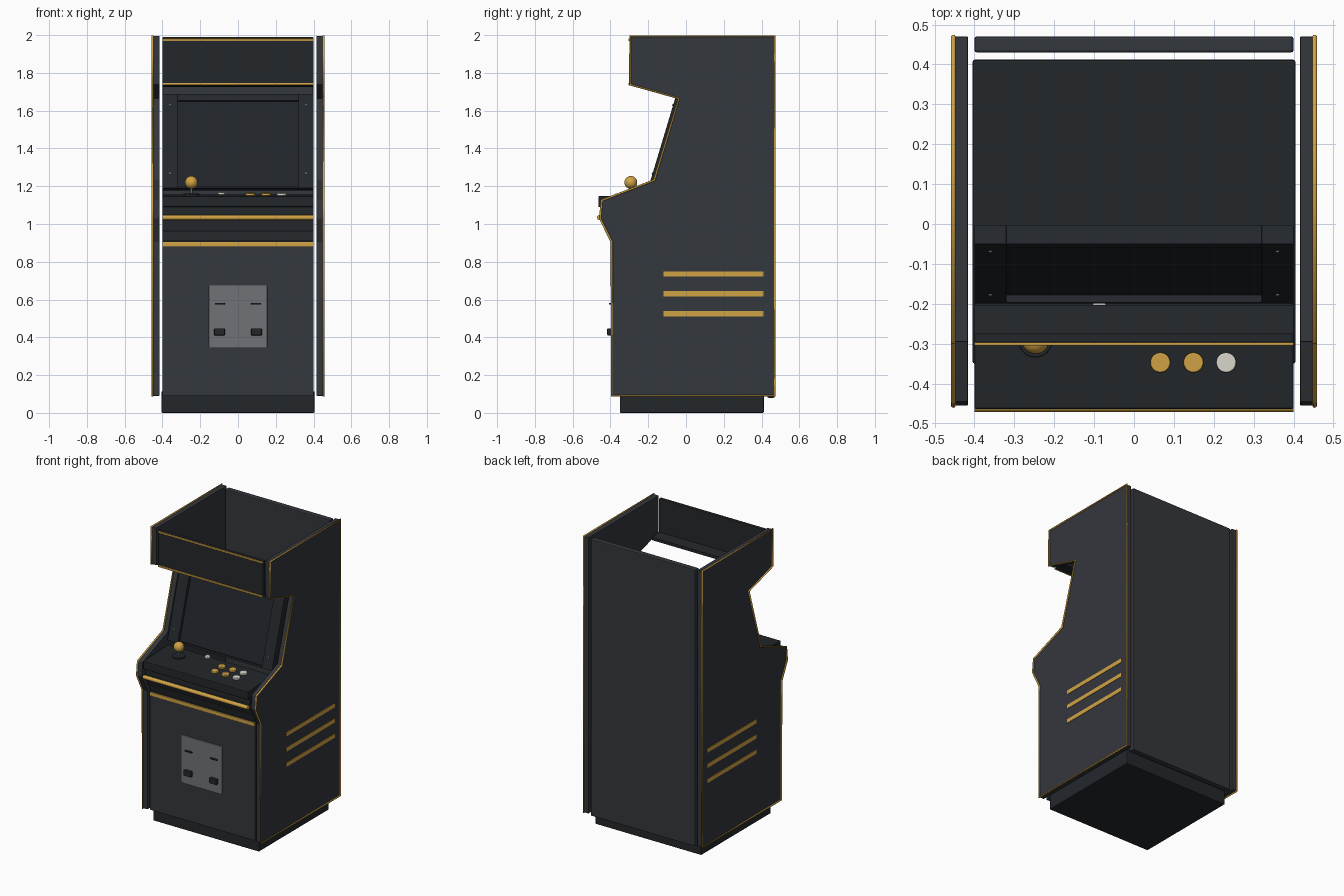
import bpy, bmesh, math
from mathutils import Matrix, Vector

if "Cube" in bpy.data.objects:
    bpy.data.objects.remove(bpy.data.objects["Cube"])


def material(name, rgb):
    m = bpy.data.materials.new(name)
    m.diffuse_color = (*rgb, 1)
    m.use_nodes = True
    m.node_tree.nodes["Principled BSDF"].inputs["Base Color"].default_value = m.diffuse_color
    return m


PANEL = material("charcoal", (0.034, 0.038, 0.046))
BLACK = material("black", (0.017, 0.020, 0.024))
GLASS = material("glass", (0.014, 0.017, 0.021))
GOLD = material("gold", (0.64, 0.37, 0.06))
STEEL = material("steel", (0.16, 0.17, 0.18))
WHITE = material("cream", (0.72, 0.70, 0.62))


def finish(name, bm, mat, bevel=0.0, smooth=False):
    bmesh.ops.recalc_face_normals(bm, faces=bm.faces)
    me = bpy.data.meshes.new(name)
    bm.to_mesh(me)
    bm.free()
    me.materials.append(mat)
    ob = bpy.data.objects.new(name, me)
    bpy.context.collection.objects.link(ob)
    if bevel:
        mod = ob.modifiers.new("bevel", 'BEVEL')
        mod.width, mod.segments, mod.limit_method = bevel, 2, 'ANGLE'
    if smooth:
        bpy.ops.object.select_all(action='DESELECT')
        ob.select_set(True)
        bpy.context.view_layer.objects.active = ob
        bpy.ops.object.shade_smooth_by_angle()
    return ob


def box(name, x, y, z, mat, bevel=0.003, frame=Matrix()):
    """Box from (min, max) ranges, placed in an optional tilted frame."""
    bm = bmesh.new()
    bmesh.ops.create_cube(bm, size=1)
    for v in bm.verts:
        v.co = frame @ Vector([r[0] + (c + 0.5) * (r[1] - r[0]) for c, r in zip(v.co, (x, y, z))])
    return finish(name, bm, mat, bevel)


def prism(name, pts, x0, x1, mat, bevel=0.0):
    """Side-view (y, z) outline extruded along x."""
    bm = bmesh.new()
    f = bm.faces.new([bm.verts.new((x0, y, z)) for y, z in pts])
    ext = bmesh.ops.extrude_face_region(bm, geom=[f])["geom"]
    bmesh.ops.translate(bm, vec=(x1 - x0, 0, 0),
                        verts=[e for e in ext if isinstance(e, bmesh.types.BMVert)])
    return finish(name, bm, mat, bevel)


def cyl(name, loc, r, depth, mat, frame=Matrix(), axis='Z', r2=None, bevel=0.0):
    bm = bmesh.new()
    bmesh.ops.create_cone(bm, cap_ends=True, segments=24, radius1=r,
                          radius2=r if r2 is None else r2, depth=depth)
    rot = {'X': Matrix.Rotation(math.pi / 2, 4, 'Y'),
           'Y': Matrix.Rotation(math.pi / 2, 4, 'X'), 'Z': Matrix()}[axis]
    bm.transform(frame @ Matrix.Translation(loc) @ rot)
    return finish(name, bm, mat, bevel, True)


# Side panels, edge trim and stripes
W = (-0.40, 0.40)
outline = [(0.47, 1.995), (-0.296, 1.995), (-0.296, 1.738), (-0.038, 1.665), (-0.168, 1.232),
           (-0.446, 1.125), (-0.455, 1.03), (-0.393, 0.905), (-0.393, 0.09), (0.47, 0.09)]
for s, side in ((-1, "left"), (1, "right")):
    prism(side + "_side_panel", outline, s * 0.416, s * 0.450, PANEL, 0.003)
    cu = bpy.data.curves.new(side + "_edge_trim", 'CURVE')
    cu.dimensions = '3D'
    cu.bevel_depth, cu.bevel_resolution = 0.006, 2
    sp = cu.splines.new('POLY')
    sp.points.add(len(outline) - 1)
    for p, (y, z) in zip(sp.points, outline):
        p.co = (s * 0.453, y, z, 1)
    sp.use_cyclic_u = True
    cu.materials.append(GOLD)
    bpy.context.collection.objects.link(bpy.data.objects.new(side + "_edge_trim", cu))
    for i, z in enumerate((0.525, 0.63, 0.735)):
        box(f"{side}_stripe_{i}", sorted((s * 0.449, s * 0.453)), (-0.12, 0.41),
            (z - 0.014, z + 0.014), GOLD, 0)

# Plinth and back
box("plinth", (-0.405, 0.405), (-0.35, 0.412), (0, 0.115), BLACK, 0.006)
box("back_panel", W, (0.43, 0.47), (0.08, 1.99), PANEL, 0.006)

# Marquee
box("marquee", W, (-0.297, -0.275), (1.735, 1.985), BLACK)
prism("marquee_soffit", [(-0.297, 1.738), (-0.203, 1.725), (-0.203, 1.745), (-0.297, 1.758)],
      *W, BLACK)
for n, z in (("top", 1.975), ("bottom", 1.741)):
    box(f"marquee_trim_{n}", W, (-0.305, -0.294), (z - 0.006, z + 0.006), GOLD, 0.002)

# Tilted monitor: frame origin is the middle of the front face
tilt = Matrix.Translation((0, -0.125, 1.44)) @ Matrix.Rotation(-math.atan(0.3), 4, 'X')
h = 0.261
box("screen", (-0.322, 0.322), (0.02, 0.045), (-h + 0.01, h - 0.01), GLASS, 0, tilt)
box("bezel_top", (-0.32, 0.32), (0, 0.05), (h - 0.037, h), BLACK, 0.002, tilt)
box("bezel_bottom", (-0.32, 0.32), (0, 0.05), (-h, -h + 0.012), BLACK, 0.002, tilt)
for s, side in ((-1, "left"), (1, "right")):
    box(f"bezel_{side}", sorted((s * 0.32, s * 0.40)), (0, 0.05), (-h, h), BLACK, 0.002, tilt)
    for i, z in enumerate((-0.18, 0.198)):
        cyl(f"bezel_screw_{side}_{i}", (s * 0.36, -0.001, z), 0.005, 0.006, STEEL, tilt, 'Y')

# Control panel, slightly sloped
prism("control_panel", [(-0.464, 1.09), (-0.464, 1.147), (-0.19, 1.157), (-0.19, 1.10)],
      *W, BLACK, 0.005)
deck = Matrix.Translation((0, -0.464, 1.147)) @ Matrix.Rotation(math.atan(0.0365), 4, 'X')
for row, y in enumerate((0.117, 0.194)):
    for col, x in enumerate((0.066, 0.149, 0.231)):
        dx = x - 0.0
        cyl(f"button_{row}_{col}", (dx, y, 0.005), 0.025, 0.014,
            WHITE if col == 2 else GOLD, deck, bevel=0.003)
cyl("start_button", (-0.087, 0.256, 0.005), 0.018, 0.014, WHITE, deck, bevel=0.003)

# Joystick
cyl("joystick_base", (-0.247, 0.172, 0.003), 0.042, 0.010, BLACK, deck, bevel=0.002)
cyl("joystick_shaft", (-0.247, -0.292, 1.185), 0.006, 0.06, STEEL)
bm = bmesh.new()
bmesh.ops.create_uvsphere(bm, u_segments=24, v_segments=14, radius=0.034,
                          matrix=Matrix.Translation((-0.247, -0.292, 1.22)))
finish("joystick_ball", bm, GOLD, 0, True)

# Front: recess, rail, apron and lower panel
box("control_recess", W, (-0.44, -0.41), (1.03, 1.10), BLACK, 0)
cyl("front_rail", (0, -0.458, 1.034), 0.013, 0.80, GOLD, axis='X')
prism("front_apron", [(-0.45, 1.045), (-0.408, 0.965), (-0.385, 0.965), (-0.42, 1.045)],
      *W, PANEL, 0.002)
prism("upper_front", [(-0.408, 0.963), (-0.385, 0.91), (-0.36, 0.91), (-0.36, 0.963)],
      *W, PANEL, 0.002)
box("front_panel", W, (-0.388, -0.36), (0.09, 0.909), PANEL, 0.002)
box("front_trim", W, (-0.395, -0.38), (0.880, 0.906), GOLD, 0.003)

# Coin door
box("coin_door", (-0.155, 0.155), (-0.397, -0.38), (0.345, 0.675), STEEL, 0.004)
for s, side in ((-1, "left"), (1, "right")):
    box(f"coin_slot_{side}", (s * 0.096 - 0.026, s * 0.096 + 0.026), (-0.408, -0.39),
        (0.574, 0.582), BLACK, 0.001)
    box(f"coin_return_{side}", (s * 0.098 - 0.028, s * 0.098 + 0.028), (-0.417, -0.39),
        (0.41, 0.448), BLACK, 0.004)
